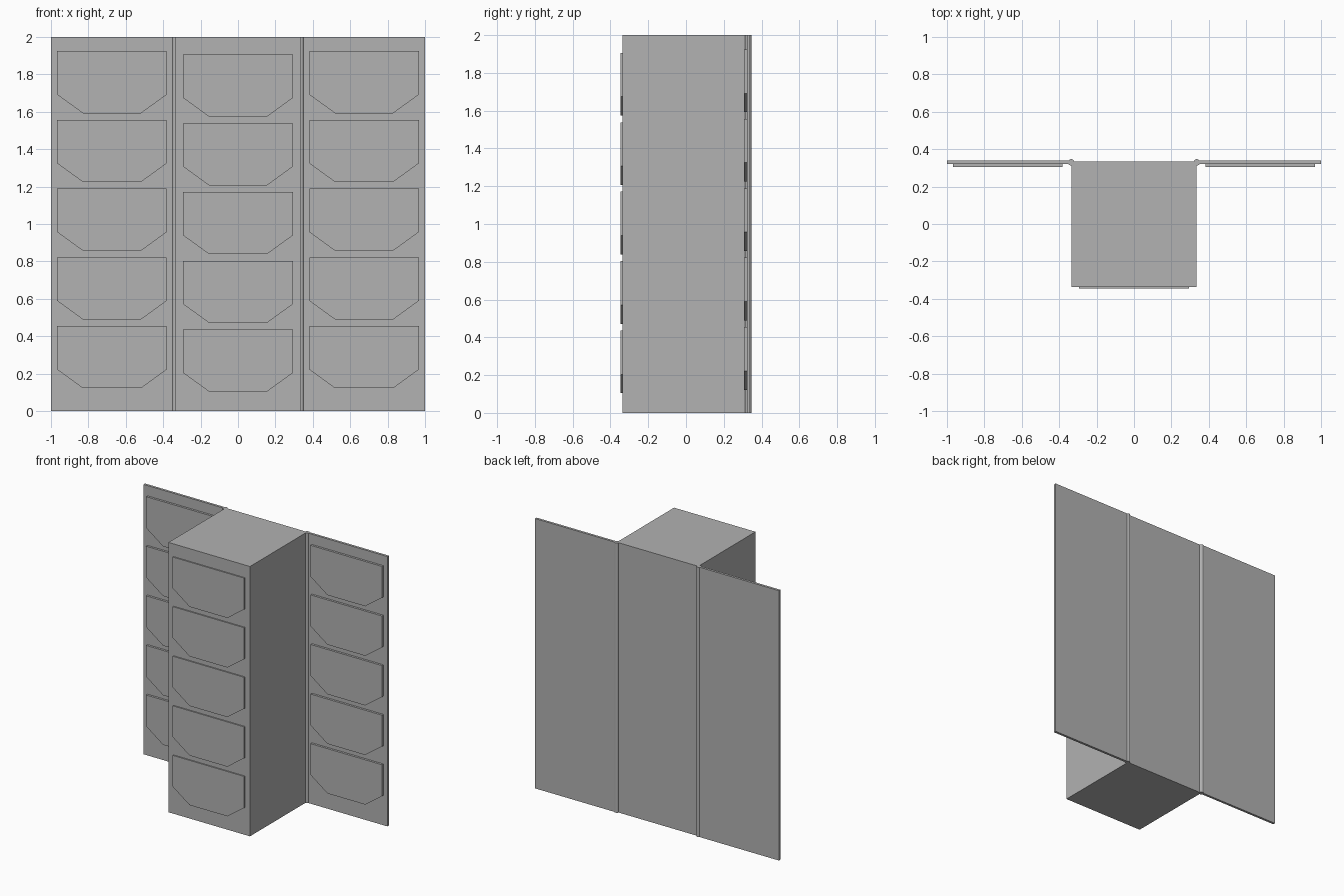
import bpy, bmesh
from mathutils import Vector

cube = bpy.data.objects.get("Cube")
if cube:
    bpy.data.objects.remove(cube, do_unlink=True)

# Single grey finish
grey = bpy.data.materials.new("plain_grey")
grey.use_nodes = True
colour = (0.445, 0.445, 0.445, 1)
grey.diffuse_color = colour
grey.node_tree.nodes["Principled BSDF"].inputs["Base Color"].default_value = colour


def finish(name, bm):
    bmesh.ops.recalc_face_normals(bm, faces=bm.faces)
    mesh = bpy.data.meshes.new(name)
    bm.to_mesh(mesh)
    bm.free()
    mesh.materials.append(grey)
    obj = bpy.data.objects.new(name, mesh)
    bpy.context.collection.objects.link(obj)
    return obj


def box(name, x0, x1, y0, y1, z0, z1):
    bm = bmesh.new()
    bmesh.ops.create_cube(bm, size=1)
    for v in bm.verts:
        v.co = Vector(((x0 + x1) / 2 + v.co.x * (x1 - x0),
                       (y0 + y1) / 2 + v.co.y * (y1 - y0),
                       (z0 + z1) / 2 + v.co.z * (z1 - z0)))
    return finish(name, bm)


def plates(name, cx, y_front, y_back, z_low):
    """Column of five raised plates with clipped lower corners."""
    half, height, cut_x, cut_z, pitch = 0.293, 0.332, 0.138, 0.1, 0.3675
    outline = [(-half, height), (-half, cut_z), (cut_x - half, 0),
               (half - cut_x, 0), (half, cut_z), (half, height)]
    bm = bmesh.new()
    for row in range(5):
        z = z_low + row * pitch
        face = bm.faces.new([bm.verts.new((cx + px, y_front, z + pz))
                             for px, pz in outline])
        ext = bmesh.ops.extrude_face_region(bm, geom=[face], use_keep_orig=True)
        moved = [g for g in ext["geom"] if isinstance(g, bmesh.types.BMVert)]
        bmesh.ops.translate(bm, verts=moved, vec=(0, y_back - y_front, 0))
    return finish(name, bm)


# Central cabinet and its front plates
box("cabinet_body", -0.334, 0.334, -0.337, 0.333, 0, 2)
plates("cabinet_plates", 0, -0.346, -0.336, 0.104)

# Open doors, their plates and the hinge rods
for side, s in (("left", 1), ("right", -1)):
    xs = sorted((s * 0.345, s * 1.0))
    box(side + "_door", xs[0], xs[1], 0.322, 0.34, 0, 2)
    plates(side + "_door_plates", s * 0.674, 0.306, 0.323, 0.122)
    bm = bmesh.new()
    bmesh.ops.create_cone(bm, cap_ends=True, segments=16, radius1=0.017,
                          radius2=0.017, depth=2)
    bmesh.ops.translate(bm, verts=bm.verts, vec=(s * 0.336, 0.33, 1))
    hinge = finish(side + "_hinge", bm)
    bpy.ops.object.select_all(action="DESELECT")
    hinge.select_set(True)
    bpy.context.view_layer.objects.active = hinge
    bpy.ops.object.shade_smooth_by_angle()
